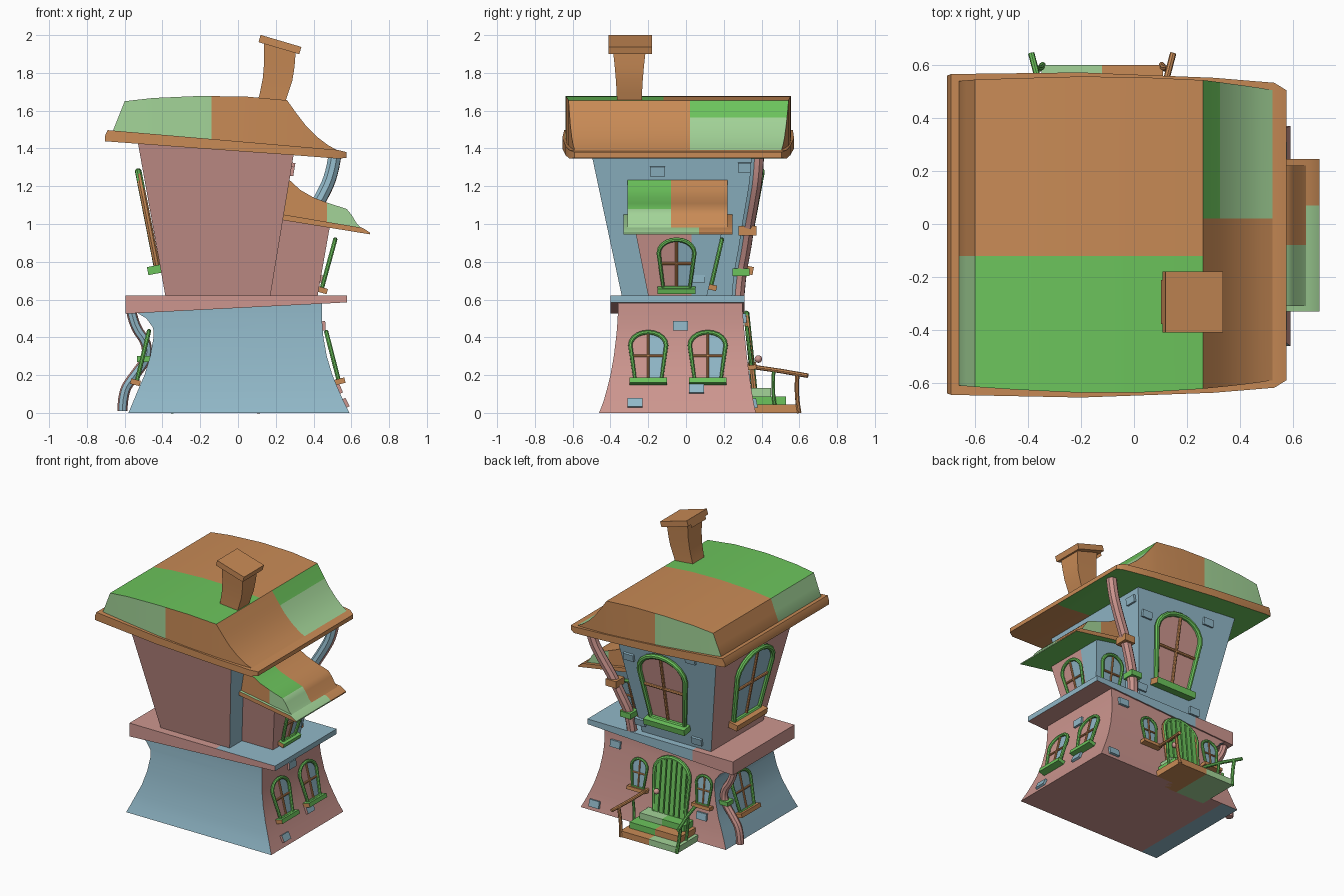
import bpy, bmesh, math
from mathutils import Vector as V, Matrix

if "Cube" in bpy.data.objects:
    bpy.data.objects.remove(bpy.data.objects["Cube"])

def srgb(*c):
    return [((v / 255 + 0.055) / 1.055) ** 2.4 for v in c] + [1]

COL = {"pink": srgb(205, 150, 143), "blue": srgb(145, 184, 200), "orange": srgb(201, 139, 86),
       "green": srgb(108, 196, 92), "pale_green": srgb(163, 212, 152)}
NAMES = list(COL)
MATS = []
for k in NAMES:
    m = bpy.data.materials.new(k)
    m.diffuse_color = COL[k]
    m.use_nodes = True
    m.node_tree.nodes["Principled BSDF"].inputs["Base Color"].default_value = m.diffuse_color
    MATS.append(m)

def add(name, me, rule):
    """Link a mesh and colour its faces: rule is a colour or f(centre, normal)."""
    ob = bpy.data.objects.new(name, me)
    bpy.context.collection.objects.link(ob)
    me.materials.clear()
    for m in MATS:
        me.materials.append(m)
    for p in me.polygons:
        p.material_index = NAMES.index(rule if isinstance(rule, str) else rule(p.center, p.normal))
    return ob

def finish(name, bm, rule, cuts=()):
    """Cut along colour borders (axis, value), then make the object."""
    bmesh.ops.recalc_face_normals(bm, faces=bm.faces)
    for ax, val in cuts:
        no = V((0, 0, 0)); no[ax] = 1
        bmesh.ops.bisect_plane(bm, geom=bm.verts[:] + bm.edges[:] + bm.faces[:], plane_co=no * val, plane_no=no)
    me = bpy.data.meshes.new(name)
    bm.to_mesh(me)
    bm.free()
    return add(name, me, rule)

def loft(name, rings, rule, cuts=()):
    bm = bmesh.new()
    vs = [[bm.verts.new(p) for p in r] for r in rings]
    n = len(vs[0])
    for a, b in zip(vs, vs[1:]):
        for i in range(n):
            bm.faces.new((a[i], a[(i + 1) % n], b[(i + 1) % n], b[i]))
    bm.faces.new(vs[0]); bm.faces.new(vs[-1])
    return finish(name, bm, rule, cuts)

def level(z, x0, x1, y0, y1):
    return [(x0, y0, z), (x1, y0, z), (x1, y1, z), (x0, y1, z)]

def across(x, zb, zt, y0, y1):
    return [(x, y0, zb), (x, y1, zb), (x, y1, zt), (x, y0, zt)]

def tube(name, pts, r, rule, cyclic=False, smooth=False):
    cu = bpy.data.curves.new(name, 'CURVE')
    cu.dimensions, cu.bevel_depth, cu.bevel_resolution, cu.use_fill_caps = '3D', r, 2, True
    sp = cu.splines.new('NURBS' if smooth else 'POLY')
    sp.points.add(len(pts) - 1)
    for p, q in zip(sp.points, pts):
        p.co = (*q, 1)
    sp.use_cyclic_u, sp.use_endpoint_u, sp.order_u, sp.resolution_u = cyclic, True, 3, 5
    ob = bpy.data.objects.new(name, cu)
    bpy.context.collection.objects.link(ob)
    me = bpy.data.meshes.new_from_object(ob.evaluated_get(bpy.context.evaluated_depsgraph_get()))
    bpy.data.objects.remove(ob)
    return add(name, me, rule)

def cube(bm, c, size, u=V((1, 0, 0)), v=V((0, 1, 0)), n=V((0, 0, 1))):
    m = Matrix((u, v, n)).transposed().to_4x4()
    m.translation = c
    return bmesh.ops.create_cube(bm, size=1, matrix=m @ Matrix.Diagonal((*size, 1)))['verts']

def box(name, c, size, rule, *axes, cuts=()):
    bm = bmesh.new()
    cube(bm, c, size, *axes)
    return finish(name, bm, rule, cuts)

def front_or(a, b):
    return lambda c, n: a if n.y < -0.5 else b

def interp(tab, z, col):
    for a, b in zip(tab, tab[1:]):
        if z <= b[0]:
            return a[col] + (b[col] - a[col]) * (z - a[0]) / (b[0] - a[0])
    return tab[-1][col]

# --- walls: z, x0, x1, y0, y1 ---
LOW = [(0, -.58, .59, -.46, .37), (.06, -.555, .56, -.437, .357), (.12, -.53, .533, -.42, .347),
       (.2, -.495, .50, -.40, .335), (.3, -.465, .47, -.382, .322), (.4, -.447, .452, -.37, .312),
       (.45, -.449, .447, -.365, .307), (.5, -.485, .445, -.362, .303), (.54, -.55, .445, -.36, .30),
       (.59, -.56, .445, -.36, .30)]
UP = [(.6, -.381, .168, -.336, .257), (1.43, -.53, .305, -.513, .405)]
loft("lower_walls", [level(*r) for r in LOW],
     lambda c, n: ("blue" if c.x < -.45 else "pink") if n.z < -.9 else "pink" if n.x > .3 or n.y > .3 else "blue",
     [(0, -.45)])
loft("upper_walls", [level(*r) for r in UP], lambda c, n: "blue" if n.x > .5 or n.y > .5 else "pink")
loft("bay_walls", [level(.6, .1, .418, -.196, .106), level(1.02, .15, .492, -.28, .205)],
     lambda c, n: "blue" if n.y > .5 or (n.x > .5 and c.y > .03) else "pink", [(1, .03)])

def ledge_rule(c, n):
    if n.x > .5 or (n.y > .5 and c.x > -.27) or (n.z > .5 and (c.x > .1 or (c.y > 0 and c.x > -.27))):
        return "blue"
    return "pink"
loft("ledge", [across(-.595, .525, .622, -.40, .31), across(.578, .585, .622, -.40, .31)],
     ledge_rule, [(0, -.27), (0, .1), (1, 0)])

# --- main roof and its eave ---
def roof_rule(c, n):
    if abs(n.y) > .7:
        return "pale_green" if c.x < -.14 else "orange"
    if c.x > .26:
        return ("green" if c.z > 1.565 else "pale_green") if c.y > .02 else "orange"
    if n.x < -.7:
        return "pale_green" if c.y < -.12 else "orange"
    return "green" if c.y < -.12 else "orange"
ROOF = [(-.66, 1.5, -.61, .54), (-.60, 1.65, -.615, .545), (-.45, 1.667, -.625, .55), (-.2, 1.678, -.637, .557),
        (.05, 1.674, -.635, .553), (.26, 1.655, -.622, .543), (.31, 1.585, -.617, .537), (.36, 1.52, -.612, .53),
        (.42, 1.46, -.605, .522), (.48, 1.415, -.597, .513), (.55, 1.378, -.585, .50)]
loft("main_roof", [across(x, 1.46 - (x + .65) * .085, zt, a, b) for x, zt, a, b in ROOF],
     roof_rule, [(0, -.14), (1, -.12), (1, .02), (2, 1.565)])
EAVE = [(-.705, 1.437, 1.465, -.64, .56), (-.69, 1.437, 1.497, -.645, .566), (-.2, 1.4, 1.455, -.655, .572),
        (.3, 1.364, 1.412, -.637, .552), (.53, 1.346, 1.392, -.618, .533), (.575, 1.35, 1.38, -.59, .505)]
loft("main_eave", [across(*r) for r in EAVE],
     lambda c, n: "green" if n.z < -.5 and c.y > -.1 else "orange", [(1, -.1)])

# --- bay roof and its eave ---
def bay_z(x):
    return 1.02 - .163 * (x - .24)
def bay_rule(c, n):
    if abs(n.y) > .7:
        return "pale_green" if c.x > .47 else "orange"
    return "orange" if c.y > -.08 else "green" if c.z > 1.08 else "pale_green"
BAY = [(.2, 1.24), (.27, 1.235), (.33, 1.18), (.4, 1.14), (.48, 1.11), (.575, 1.08), (.6, 1.05), (.63, 1.0), (.66, .97)]
loft("bay_roof", [across(x, bay_z(x) + .01, z, -.31, .22) for x, z in BAY], bay_rule, [(0, .47), (1, -.08)])
loft("bay_eave", [across(x, bay_z(x), bay_z(x) + t, -.33, .245) for x, t in ((.22, .03), (.66, .028), (.70, .008))],
     lambda c, n: "pale_green" if c.y < .07 and abs(n.y) < .5 and n.z > -.5 else "green" if n.z < -.5 else "orange", [(1, .07)])

# --- chimney ---
loft("chimney", [[(a, -.3 - h, za), (b, -.3 - h, zb), (b, -.3 + h, zb), (a, -.3 + h, za)] for a, za, b, zb, h in (
    (.09, 1.6, .235, 1.6, .064), (.115, 1.69, .265, 1.69, .067), (.131, 1.77, .288, 1.76, .071),
    (.138, 1.85, .299, 1.83, .077), (.138, 1.955, .305, 1.905, .085))], "orange")
bm = bmesh.new()
rot = Matrix.Rotation(.287, 3, 'Y')
cube(bm, V((.222, -.295, 1.95)), (.225, .23, .04), *[rot.col[i] for i in range(3)])
top = max(bm.faces, key=lambda f: f.calc_center_median().z)
bmesh.ops.inset_region(bm, faces=[top], thickness=.045)
pit = bmesh.ops.extrude_face_region(bm, geom=[top])['geom']
bmesh.ops.translate(bm, verts=[g for g in pit if isinstance(g, bmesh.types.BMVert)], vec=rot.col[2] * -.03)
bmesh.ops.delete(bm, geom=[top], context='FACES')
finish("chimney_cap", bm, lambda c, n: "green" if n.z > .8 and abs(c.x - .215) < .04 and abs(c.y + .295) < .03 and c.z < 1.96 else "orange")

# --- windows: bottom centre, top centre, horizontal axis, widths, looks ---
def arch(w0, w1, h, k=10):
    arc = [(-w1 / 2 * math.cos(math.pi * i / k), h * (.72 + .28 * math.sin(math.pi * i / k))) for i in range(k + 1)]
    return [(-w0 / 2, 0)] + arc + [(w0 / 2, 0)]

def axes(p0, p1, u):
    v = p1 - p0
    h = v.length
    v.normalize()
    return v, u.cross(v).normalized(), h

def window(name, p0, p1, u, w0, w1, r, frame, sill, panes):
    p0, p1, u = V(p0), V(p1), V(u)
    v, n, h = axes(p0, p1, u)
    at = lambda a, b, d=0: p0 + u * a + v * b + n * d
    out = arch(w0, w1, h)
    tube(name + "_frame", [at(a, b, .01) for a, b in out], r, frame, cyclic=True)
    tube(name + "_upright", [at(0, 0, .008), at(0, h, .008)], r * .6, "orange")
    tube(name + "_crossbar", [at(-w1 * .45, h * .5, .008), at(w1 * .45, h * .5, .008)], r * .6, "orange")
    bm = bmesh.new()
    for s, half in ((0, out[:7]), (1, out[6:])):
        bm.faces.new([bm.verts.new(at(a, b, .004)) for a, b in half + [(0, 0)]])
    for f in bm.faces:
        if f.normal.dot(n) < 0 or (f.normal_update() or f.normal.dot(n) < 0):
            f.normal_flip()
    me = bpy.data.meshes.new(name)
    bm.to_mesh(me); bm.free()
    add(name + "_glass", me, lambda c, q: panes[(c - p0).dot(u) > 0])
    box(name + "_sill", at(0, -r, r * 1.3), (w0 + .06, r * 2.4, r * 4.4), sill, u, v, n)

R, B, L = (0, 1, 0), (-1, 0, 0), (0, -1, 0)
mix, blue, pinkp = ("pink", "blue"), ("blue", "blue"), ("pink", "pink")
for i, y in enumerate((-.2, .115)):
    window(f"lower_right_window_{i+1}", (.522, y, .175), (.458, y, .425), R, .14, .19, .012, "green", front_or("orange", "green"), mix)
window("bay_right_window", (.435, -.05, .665), (.505, -.05, .92), R, .14, .19, .012, "green", front_or("orange", "green"), mix)
window("bay_back_window", (.32, .124, .68), (.335, .18, .92), B, .13, .17, .012, "green", "orange", blue)
window("upper_back_window", (-.07, .297, .78), (-.07, .39, 1.28), B, .27, .37, .018, front_or("orange", "green"),
       lambda c, n: "orange" if n.x > .5 else "green", pinkp)
window("upper_left_window", (-.42, -.08, .78), (-.518, -.08, 1.28), L, .29, .40, .018, front_or("orange", "green"), front_or("green", "orange"), blue)
window("lower_left_window", (-.525, .06, .17), (-.462, .06, .43), L, .16, .21, .012, "green", "orange", blue)
for i, (x, z) in enumerate(((.146, .25), (-.375, .265))):
    window(f"lower_back_window_{i+1}", (x, .336, z), (x, .312, z + .2), B, .09, .125, .01, "green", "orange", blue)

# --- door with boards, frame and knob ---
p0, p1, u = V((-.12, .352, .12)), V((-.12, .31, .525)), V(B)
v, n, h = axes(p0, p1, u)
out = arch(.25, .28, h)
tube("door_frame", [p0 + u * a + v * b + n * .01 for a, b in out], .016, lambda c, q: "orange" if q.x > .6 else "green", cyclic=True)
bm = bmesh.new()
bm.faces.new([bm.verts.new(p0 + u * a + v * b + n * .006) for a, b in out])
finish("door_panel", bm, "orange")
bm = bmesh.new()
for i in range(6):
    a = (i - 2.5) * .041
    t = h * (.71 + .28 * math.sqrt(1 - (a / .14) ** 2))
    cube(bm, p0 + u * a + v * t / 2 + n * .012, (.032, t, .02), u, v, n)
finish("door_boards", bm, "green")
bm = bmesh.new()
bmesh.ops.create_uvsphere(bm, u_segments=16, v_segments=10, radius=.02, matrix=Matrix.Translation((-.03, .383, .285)))
finish("door_knob", bm, "pink")

# --- porch steps and railings ---
for i, (y, a, b) in enumerate(((.60, "pale_green", "orange"), (.53, "orange", "green"), (.45, "green", "pale_green"))):
    box(f"step_{i+1}", V((-.12, (y + .29) / 2, .022 + i * .044)), (.46 - i * .05, y - .29, .044),
        lambda c, n: a if c.x < -.12 else b, cuts=[(0, -.12)])
for s, side, col in ((1, "right", "orange"), (-1, "left", "green")):
    tube(f"{side}_rail", [(-.12 + s * a, y, z) for a, y, z in ((.195, .31, .25), (.23, .5, .222), (.268, .645, .197))], .012, col)
    tube(f"{side}_outer_post", [(-.12 + s * a, y, z) for a, y, z in ((.225, .6, 0), (.235, .58, .1), (.25, .59, .205))], .012, col, smooth=True)
    tube(f"{side}_inner_post", [(-.12 + s * a, y, z) for a, y, z in ((.21, .47, .04), (.215, .455, .13), (.222, .465, .225))], .01, "green", smooth=True)

# --- drain pipes with clamps ---
pipe = front_or("blue", "pink")
tube("upper_pipe", [(.515, .38, 1.38), (.50, .375, 1.26), (.43, .352, 1.12), (.36, .33, 1.0), (.30, .31, .86),
                    (.25, .285, .74), (.24, .275, .61)], .036, pipe, smooth=True)
tube("lower_pipe", [(-.565, .25, .54), (-.55, .25, .46), (-.48, .25, .37), (-.485, .25, .28), (-.555, .25, .19),
                    (-.61, .25, .11), (-.612, .25, .01)], .027, pipe, smooth=True)
box("upper_clamp_high", V((.345, .325, .965)), (.085, .095, .05), "orange")
box("upper_clamp_low", V((.255, .29, .745)), (.085, .09, .04), "green")
box("lower_clamp", V((-.50, .25, .285)), (.07, .07, .03), "green")

# --- loose bricks set into the walls: wall side, position, height ---
bm = bmesh.new()
for side, s, z in ((R, -.27, .05), (R, .055, .125), (R, -.03, .46), (R, -.15, 1.28), (R, .315, 1.3),
                   (B, .35, .5), (B, .48, .05), (B, -.37, .18), (B, -.285, .68), (B, -.31, 1.32), (B, .2, 1.2), (B, .17, .7)):
    tab, col = (LOW if z < .6 else UP), (2 if side == R else 4)
    pt = lambda zz: V((interp(tab, zz, 2), s, zz)) if side == R else V((s, interp(tab, zz, 4), zz))
    v, n, h = axes(pt(z - .025), pt(z + .025), V(side))
    cube(bm, pt(z) + n * .004, (.08, .05, .025), V(side), v, n)
cube(bm, V((.436, .068, .71)), (.022, .065, .04))
finish("wall_bricks", bm, front_or("pink", "blue"))

bpy.ops.object.select_all(action='SELECT')
bpy.context.view_layer.objects.active = bpy.data.objects["lower_walls"]
bpy.ops.object.shade_smooth_by_angle(angle=math.radians(35))
